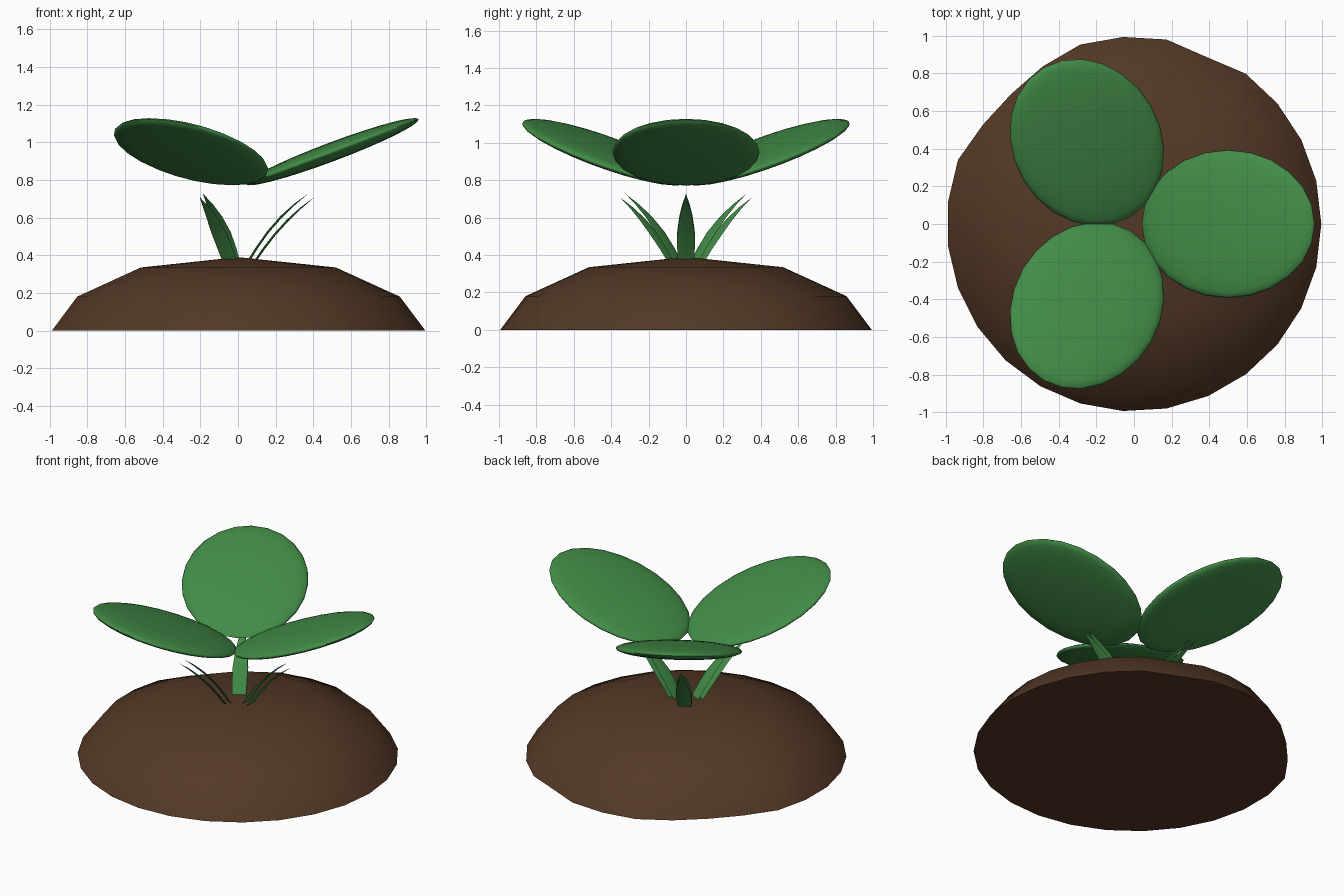
import bpy, bmesh, math
from mathutils import Matrix, Vector

if "Cube" in bpy.data.objects:
    bpy.data.objects.remove(bpy.data.objects["Cube"])


def material(name, rgb):
    m = bpy.data.materials.new(name)
    m.diffuse_color = (*rgb, 1)
    m.use_nodes = True
    m.node_tree.nodes["Principled BSDF"].inputs["Base Color"].default_value = m.diffuse_color
    return m


SOIL = material("soil brown", (0.088, 0.040, 0.019))
LEAF = material("leaf green", (0.055, 0.265, 0.064))


def make(name, bm, mat, angle=60):
    bmesh.ops.recalc_face_normals(bm, faces=bm.faces)
    me = bpy.data.meshes.new(name)
    bm.to_mesh(me)
    bm.free()
    me.materials.append(mat)
    me.shade_smooth()
    me.set_sharp_from_angle(angle=math.radians(angle))
    ob = bpy.data.objects.new(name, me)
    bpy.context.collection.objects.link(ob)
    return ob


# Soil mound: 27-sided low dome, slightly dented around the base
SIDES = 27
DENTS = {5: 0.972, 9: 0.972, 10: 0.955, 11: 0.965}
bm = bmesh.new()
rings = []
for r, z in [(0.995, 0), (0.86, 0.18), (0.52, 0.335)]:
    ring = []
    for i in range(SIDES):
        a = 2 * math.pi * i / SIDES
        k = r * DENTS.get(i, 1)
        ring.append(bm.verts.new((k * math.cos(a), k * math.sin(a), z)))
    rings.append(ring)
top = bm.verts.new((0, 0, 0.39))
bm.faces.new(rings[0])
for i in range(SIDES):
    j = (i + 1) % SIDES
    for lo, hi in zip(rings, rings[1:]):
        bm.faces.new((lo[i], lo[j], hi[j], hi[i]))
    bm.faces.new((rings[2][i], rings[2][j], top))
make("soil_mound", bm, SOIL)


# Curved pointed blade: path of (radius, height, half width)
def blade(name, path, turn):
    bm = bmesh.new()
    normal_t = 0.006
    rows = []
    for n, (r, z, w) in enumerate(path):
        p, q = path[max(n - 1, 0)], path[min(n + 1, len(path) - 1)]
        t = Vector((q[0] - p[0], 0, q[1] - p[1])).normalized()
        nrm = Vector((-t.z, 0, t.x)) * normal_t * min(1, w / 0.03)
        c = Vector((r, 0, z))
        # lens-shaped cross-section
        rows.append([bm.verts.new(turn @ v) for v in
                     (c + Vector((0, -w, 0)), c - nrm, c + Vector((0, w, 0)), c + nrm)])
    for a, b in zip(rows, rows[1:]):
        for i in range(4):
            j = (i + 1) % 4
            bm.faces.new((a[i], a[j], b[j], b[i]))
    bm.faces.new(rows[0])
    bm.faces.new(rows[-1])
    make(name, bm, LEAF, 50)


INNER = [(0.05, 0.36, 0.043), (0.10, 0.44, 0.047), (0.16, 0.525, 0.047),
         (0.23, 0.605, 0.036), (0.30, 0.67, 0.02), (0.37, 0.725, 0.001)]
OUTER = [(r + 0.035, z - 0.018 * min(1, (z - 0.36) / 0.2), w) for r, z, w in INNER]

# Three tilted oval leaves, each with a pair of blades below
for i in range(3):
    turn = Matrix.Rotation(2 * math.pi * i / 3, 4, 'Z')
    bm = bmesh.new()
    bmesh.ops.create_uvsphere(
        bm, u_segments=24, v_segments=16, radius=1,
        matrix=turn @ Matrix.Translation((0.5, 0, 0.95))
        @ Matrix.Rotation(math.radians(-20.6), 4, 'Y')
        @ Matrix.Diagonal((0.49, 0.393, 0.05, 1)))
    make(f"leaf_{i + 1}", bm, LEAF, 80)
    blade(f"inner_blade_{i + 1}", INNER, turn)
    blade(f"outer_blade_{i + 1}", OUTER, turn)
